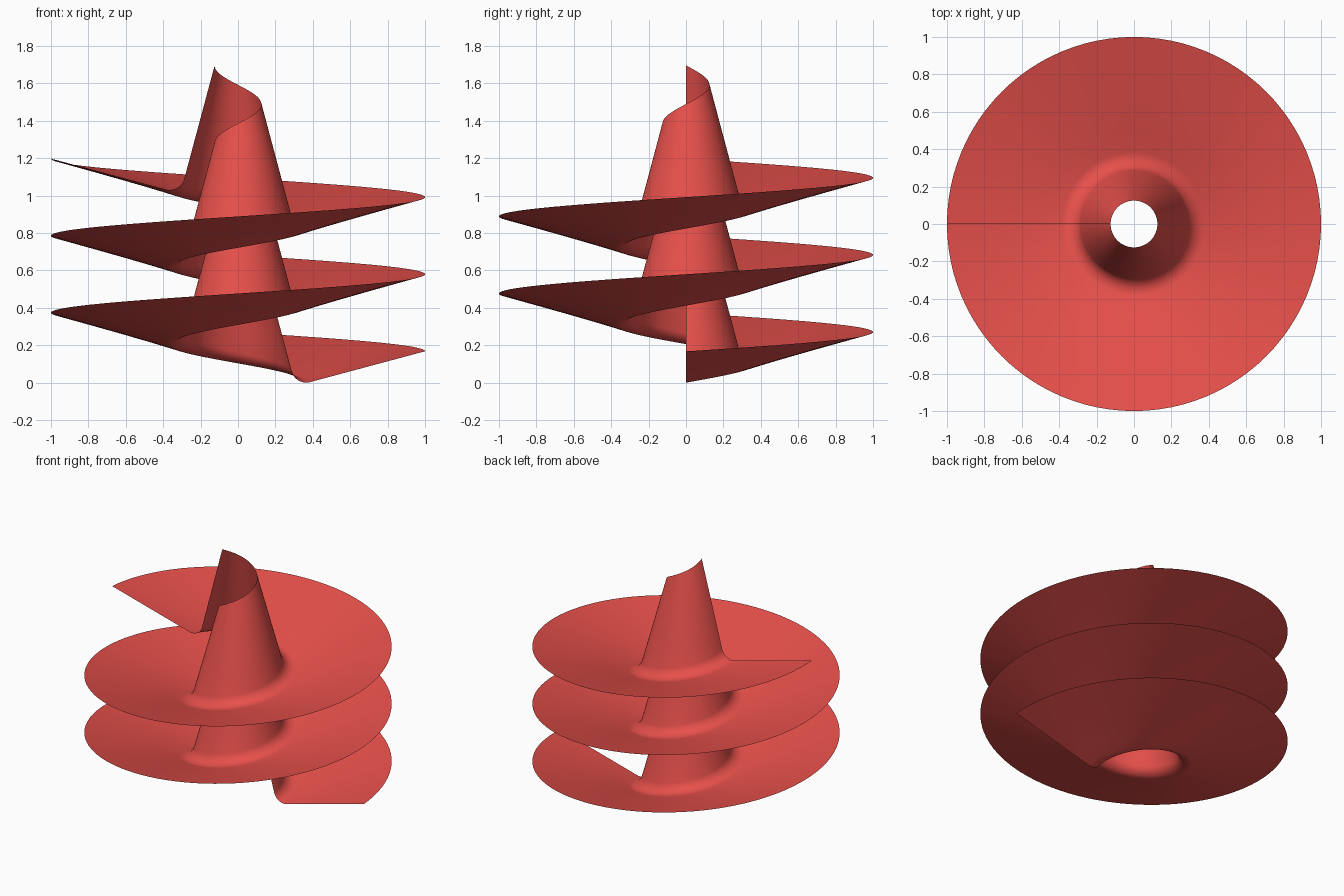
import bpy, bmesh
from math import sin, cos, pi, radians
from mathutils import Vector

if "Cube" in bpy.data.objects:
    bpy.data.objects.remove(bpy.data.objects["Cube"])

TURNS, PITCH, STEPS = 2.5, 0.412, 240
TILT, FILLET = radians(15), 0.08

# Profile (radius, height): a right angle tilted 15 degrees with a rounded corner
out_dir = Vector((cos(TILT), sin(TILT)))
up_dir = Vector((-sin(TILT), cos(TILT)))
corner = Vector((0.308, -0.018))
rim = corner + out_dir * (1 - corner.x) / out_dir.x
tip = corner + up_dir * (0.125 - corner.x) / up_dir.x
centre = corner + FILLET * (out_dir + up_dir)
arc = [centre - FILLET * (up_dir * cos(a) + out_dir * sin(a))
       for a in (i * pi / 24 for i in range(13))]
profile = ([rim.lerp(arc[0], i / 6) for i in range(6)] + arc
           + [arc[-1].lerp(tip, i / 6) for i in range(1, 7)])

# Sweep the profile along a rising spiral
bm = bmesh.new()
rows = []
for s in range(STEPS + 1):
    t = TURNS * s / STEPS
    a = 2 * pi * t
    rows.append([bm.verts.new((p.x * cos(a), p.y and p.x * sin(a), p.y + PITCH * t))
                 for p in profile])
for r0, r1 in zip(rows, rows[1:]):
    for i in range(len(profile) - 1):
        bm.faces.new((r0[i], r1[i], r1[i + 1], r0[i + 1]))

mesh = bpy.data.meshes.new("spiral_sheet")
bm.to_mesh(mesh)
bm.free()
sheet = bpy.data.objects.new("spiral_sheet", mesh)
bpy.context.collection.objects.link(sheet)

# Smooth red finish
mesh.shade_smooth()
red = bpy.data.materials.new("red")
red.diffuse_color = (0.8, 0.08, 0.07, 1)
red.use_nodes = True
red.node_tree.nodes["Principled BSDF"].inputs["Base Color"].default_value = red.diffuse_color
mesh.materials.append(red)
